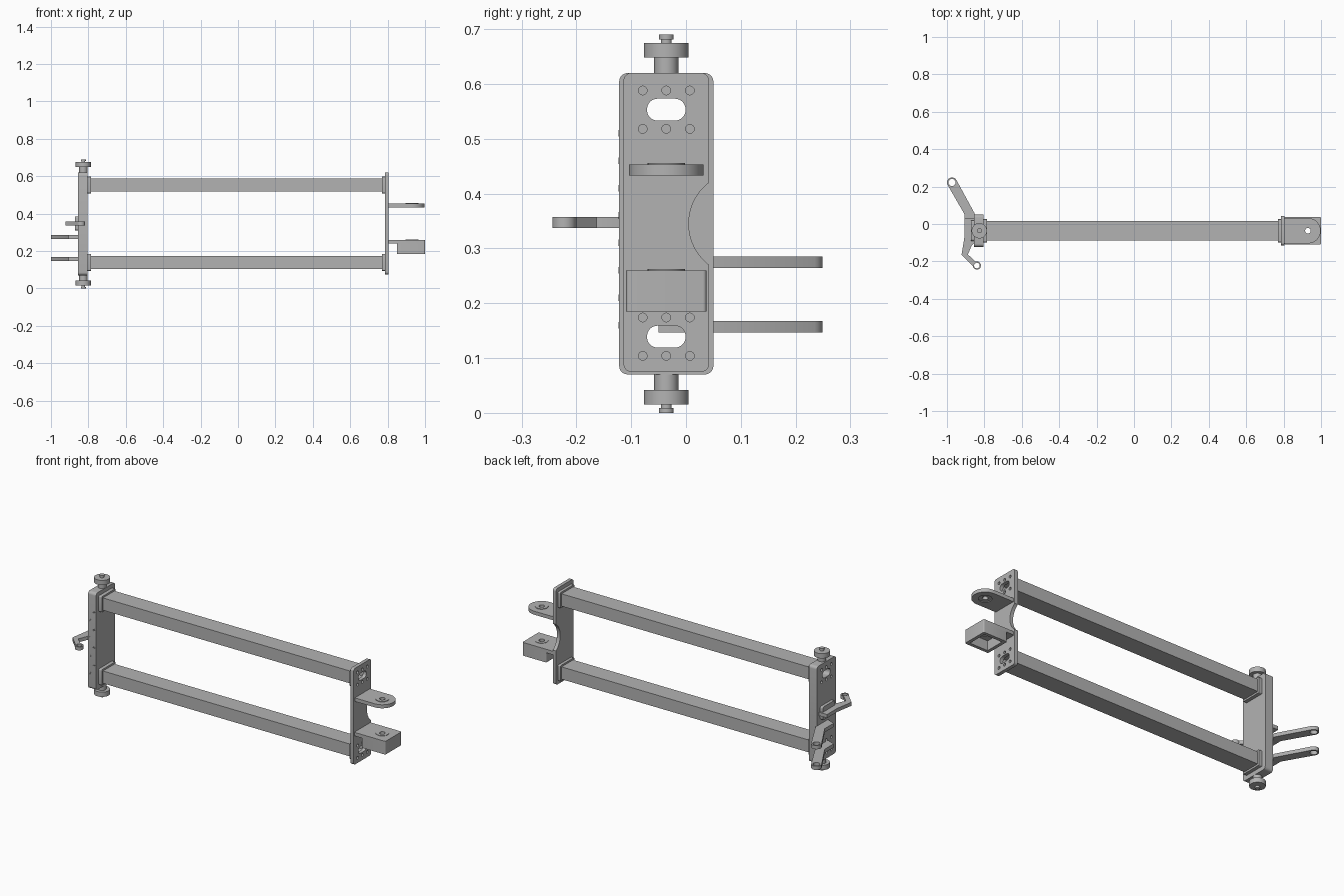
import bpy, bmesh
from math import cos, sin, radians
from mathutils import Matrix

if "Cube" in bpy.data.objects:
    bpy.data.objects.remove(bpy.data.objects["Cube"])

metal = bpy.data.materials.new("plain grey metal")
metal.use_nodes = True
GREY = (0.45, 0.45, 0.45, 1)
metal.diffuse_color = GREY
metal.node_tree.nodes["Principled BSDF"].inputs["Base Color"].default_value = GREY

# Each axis maps a drawn outline (u, v) and its depth w into space
FRAMES = {
    "x": Matrix(((0, 0, 1), (1, 0, 0), (0, 1, 0))),
    "y": Matrix(((1, 0, 0), (0, 0, -1), (0, 1, 0))),
    "z": Matrix.Identity(3),
}
parts = []


def arc(c, r, a0, a1, n=12):
    angles = [radians(a0 + (a1 - a0) * i / n) for i in range(n + 1)]
    return [(c[0] + r * cos(a), c[1] + r * sin(a)) for a in angles]


def circle(c, r, n=32):
    return arc(c, r, 0, 360, n)[:-1]


def rounded(u0, v0, u1, v1, r, n=5):
    return (arc((u0 + r, v0 + r), r, 180, 270, n) + arc((u1 - r, v0 + r), r, 270, 360, n)
            + arc((u1 - r, v1 - r), r, 0, 90, n) + arc((u0 + r, v1 - r), r, 90, 180, n))


def rect(u0, v0, u1, v1):
    return [(u0, v0), (u1, v0), (u1, v1), (u0, v1)]


def slab(name, loops, w0, w1, axis="z"):
    """Solid from an outline with optional hole loops, between two depths."""
    bm = bmesh.new()
    frame = FRAMES[axis]
    ends = []
    for w in (w0, w1):
        rings = [[bm.verts.new(frame @ Matrix.Translation((u, v, w)).translation)
                  for u, v in loop] for loop in loops]
        edges = [bm.edges.new((ring[i - 1], ring[i]))
                 for ring in rings for i in range(len(ring))]
        bmesh.ops.triangle_fill(bm, edges=edges, use_beauty=True,
                                normal=frame.col[2])
        ends.append(rings)
    for low, high in zip(*ends):
        for i in range(len(low)):
            bm.faces.new((low[i - 1], low[i], high[i], high[i - 1]))
    bmesh.ops.recalc_face_normals(bm, faces=bm.faces)
    mesh = bpy.data.meshes.new(name)
    bm.to_mesh(mesh)
    bm.free()
    mesh.materials.append(metal)
    obj = bpy.data.objects.new(name, mesh)
    bpy.context.collection.objects.link(obj)
    parts.append(obj)
    return obj


MID = -0.036                     # centre line of the frame in y
BEAMS = {"lower": 0.139, "upper": 0.553}

# Bolt holes and slots shared by both end pieces
openings = []
for z in BEAMS.values():
    openings.append(rounded(MID - 0.035, z - 0.02, MID + 0.035, z + 0.02, 0.019, 8))
    for dz in (-0.035, 0.035):
        for dy in (-0.043, 0, 0.043):
            openings.append(circle((MID + dy, z + dz), 0.008, 16))

# Left upright and the notched end plate
slab("hinge_upright", [rounded(-0.122, 0.07, 0.05, 0.62, 0.016)] + openings,
     -0.855, -0.805, "x")
outline = rounded(-0.114, 0.075, 0.042, 0.62, 0.014)
half = len(outline) // 2
notch = arc((0.0995, 0.345), 0.0945, 232.5, 127.5, 20)
slab("end_plate", [outline[:half] + notch + outline[half:]] + openings,
     0.785, 0.805, "x")

# Hollow beams with a collar at each end
for level, z in BEAMS.items():
    bore = rect(MID - 0.044, z - 0.027, MID + 0.044, z + 0.027)
    slab(level + "_beam", [rect(MID - 0.052, z - 0.035, MID + 0.052, z + 0.035), bore],
         -0.795, 0.775, "x")
    for side, x in (("left", 0.769), ("right", -0.805)):
        width = 0.016 if x > 0 else 0.02
        slab(f"{level}_{side}_collar",
             [rounded(MID - 0.062, z - 0.045, MID + 0.062, z + 0.045, 0.006), bore],
             x, x + width, "x")

# Pivot rollers above and below the upright
PIVOT = (-0.827, MID)
for level, place in (("lower", lambda z: z), ("upper", lambda z: 0.69 - z)):
    for name, r, z0, z1, n in (("pin", 0.022, 0.04, 0.072, 32),
                               ("roller", 0.041, 0.015, 0.042, 40),
                               ("neck", 0.01, 0.004, 0.016, 24),
                               ("nut", 0.0135, 0, 0.009, 24)):
        slab(f"{level}_{name}", [circle(PIVOT, r, n)],
             min(place(z0), place(z1)), max(place(z0), place(z1)))

# Pair of lever arms reaching backwards
EYE = (-0.973, 0.222)
lever = ([(-0.854, -0.05), (-0.854, 0.06)] + arc(EYE, 0.027, 28, 208)
         + [(-0.905, 0.05), (-0.905, -0.03)])
for level, z in (("lower", 0.147), ("upper", 0.264)):
    slab(level + "_lever", [lever, circle(EYE, 0.019, 24)], z, z + 0.021)

# Hooked arm reaching forwards, with its mounting pad
EYE = (-0.84, -0.222)
hook = ([(-0.854, 0.03), (-0.905, 0.03), (-0.905, -0.06), (-0.922, -0.165)]
        + arc(EYE, 0.022, -170, 110)
        + [(-0.888, -0.163), (-0.868, -0.115), (-0.854, -0.1)])
slab("hook_arm", [hook, circle(EYE, 0.015, 24)], 0.337, 0.357)
slab("hook_pad", [rounded(-0.09, 0.31, 0.02, 0.385, 0.01)], -0.872, -0.854, "x")

# Rounded lug with a bushing
HUB = (0.93, MID)
seat = circle(HUB, 0.034)
lug = [(0.804, MID - 0.068)] + arc(HUB, 0.068, -90, 90, 24) + [(0.804, MID + 0.068)]
slab("lug", [lug, seat], 0.433, 0.453)
slab("lug_bushing", [circle(HUB, 0.034), circle(HUB, 0.015)], 0.437, 0.456)

# Open-bottomed box below the lug
slab("box_top", [rounded(0.804, MID - 0.073, 1.0, MID + 0.073, 0.006), seat], 0.24, 0.26)
slab("box_walls", [rounded(0.85, MID - 0.073, 1.0, MID + 0.073, 0.006),
                   rect(0.868, MID - 0.055, 0.982, MID + 0.055)], 0.185, 0.24)
slab("box_bushing", [circle(HUB, 0.034), circle(HUB, 0.015)], 0.243, 0.262)

# Small fastener rims along the front of the upright
for i in range(8):
    at = (-0.842 + 0.024 * (i % 2), 0.16 + 0.05 * i)
    slab("fastener_rim", [circle(at, 0.006, 12), circle(at, 0.004, 12)],
         0.12, 0.1235, "y")

bpy.ops.object.select_all(action="DESELECT")
for obj in parts:
    obj.select_set(True)
bpy.context.view_layer.objects.active = parts[0]
bpy.ops.object.shade_smooth_by_angle(angle=radians(35))
